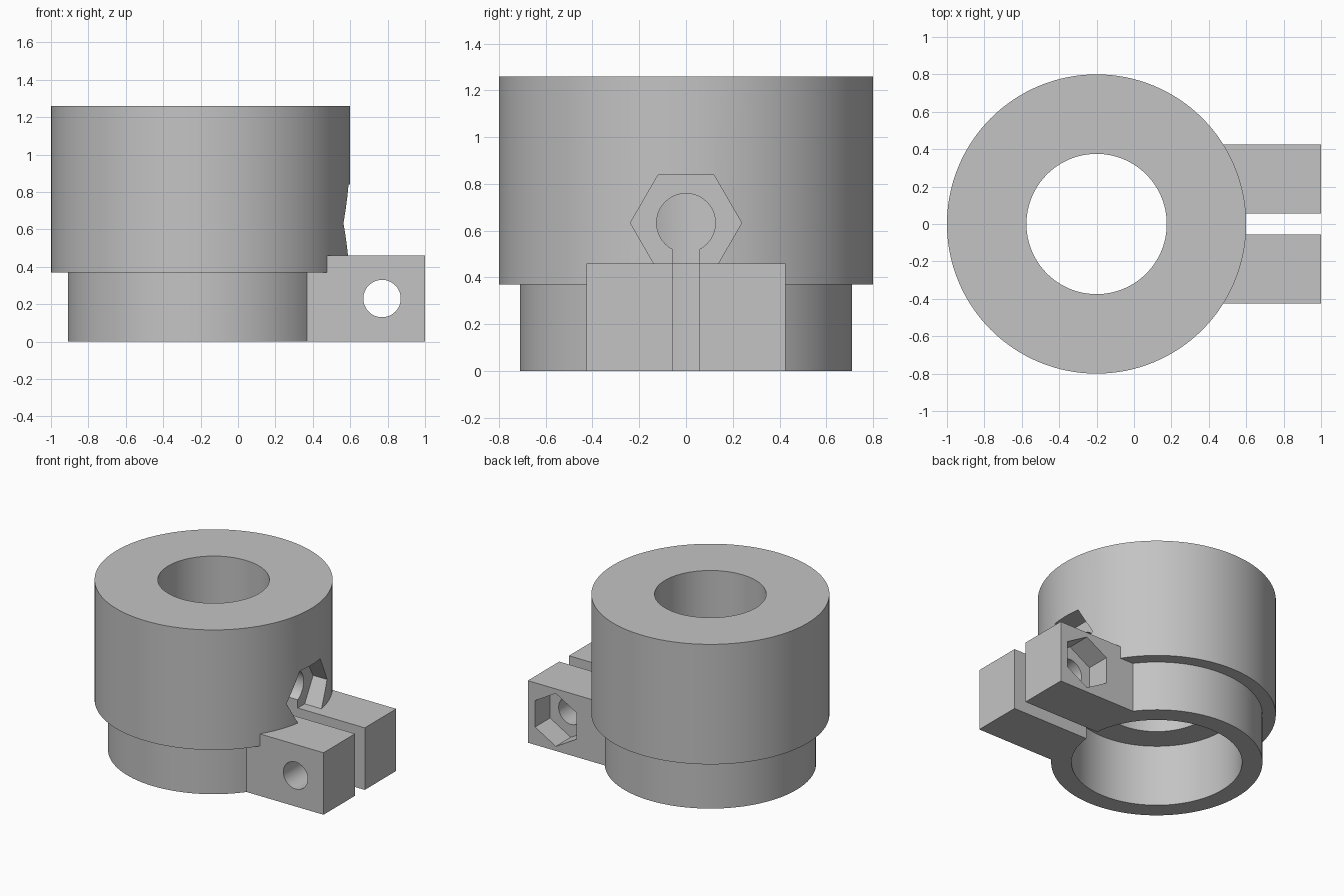
import bpy
import math
from mathutils import Matrix

cube = bpy.data.objects.get("Cube")
if cube:
    bpy.data.objects.remove(cube, do_unlink=True)

AXIS_X = -0.2      # centre of the round body
LUG_TOP = 0.46
SCREW_Z = 0.633    # height of the radial screw
BOLT = (0.77, 0.23)

grey = bpy.data.materials.new("plain grey")
grey.use_nodes = True
colour = (0.55, 0.55, 0.55, 1)
grey.diffuse_color = colour
grey.node_tree.nodes["Principled BSDF"].inputs["Base Color"].default_value = colour


def finish(obj, name):
    obj.name = name
    obj.data.materials.clear()
    obj.data.materials.append(grey)
    return obj


def prism(name, radius, start, end, direction="Z", sides=96):
    """Cylinder or hexagonal prism between two points along an axis."""
    mid = [(a + b) / 2 for a, b in zip(start, end)]
    bpy.ops.mesh.primitive_cylinder_add(vertices=sides, radius=radius, depth=math.dist(start, end))
    obj = bpy.context.object
    turn = {"Z": Matrix(), "X": Matrix.Rotation(math.pi / 2, 4, "Y"),
            "Y": Matrix.Rotation(math.pi / 2, 4, "X")}[direction]
    obj.data.transform(Matrix.Translation(mid) @ turn)
    return finish(obj, name)


def box(name, low, high):
    bpy.ops.mesh.primitive_cube_add(size=1)
    obj = bpy.context.object
    size = [b - a for a, b in zip(low, high)]
    mid = [(a + b) / 2 for a, b in zip(low, high)]
    obj.data.transform(Matrix.Translation(mid) @ Matrix.Diagonal((*size, 1)))
    return finish(obj, name)


def combine(target, tool, operation):
    mod = target.modifiers.new(tool.name, "BOOLEAN")
    mod.operation, mod.solver, mod.object = operation, "EXACT", tool
    bpy.context.view_layer.objects.active = target
    bpy.ops.object.modifier_apply(modifier=mod.name)
    bpy.data.objects.remove(tool, do_unlink=True)


def upright(name, radius, bottom, top):
    return prism(name, radius, (AXIS_X, 0, bottom), (AXIS_X, 0, top), sides=128)


# Stepped round body
body = upright("clamp_collar", 0.8, 0.37, 1.26)
combine(body, upright("lower_ring", 0.71, 0, 0.5), "UNION")

# Hexagonal pocket in the side, then the clamp lugs below it
combine(body, prism("screw_nut_pocket", 0.238, (0.45, 0, SCREW_Z), (0.9, 0, SCREW_Z), "X", 6), "DIFFERENCE")
combine(body, box("clamp_lugs", (0.3, -0.426, 0), (1, 0.426, LUG_TOP)), "UNION")

# Bore, wide socket, split, and fastener holes
bx, bz = BOLT
cutters = [
    upright("bore", 0.375, -0.1, 1.4),
    upright("socket", 0.573, -0.1, LUG_TOP - 0.003),
    prism("screw_hole", 0.126, (AXIS_X, 0, SCREW_Z), (0.9, 0, SCREW_Z), "X", 48),
    box("split", (AXIS_X, -0.057, -0.1), (1.1, 0.057, SCREW_Z - 0.05)),
    prism("bolt_hole", 0.1, (bx, -0.6, bz), (bx, 0.6, bz), "Y", 48),
]
bolt_pocket = prism("bolt_nut_pocket", 0.196, (bx, 0.25, bz), (bx, 0.6, bz), "Y", 6)
for cutter in cutters + [bolt_pocket]:
    combine(body, cutter, "DIFFERENCE")

# Smooth round walls with crisp edges
bpy.ops.object.select_all(action="DESELECT")
body.select_set(True)
bpy.context.view_layer.objects.active = body
bpy.ops.object.shade_smooth_by_angle(angle=math.radians(30))
